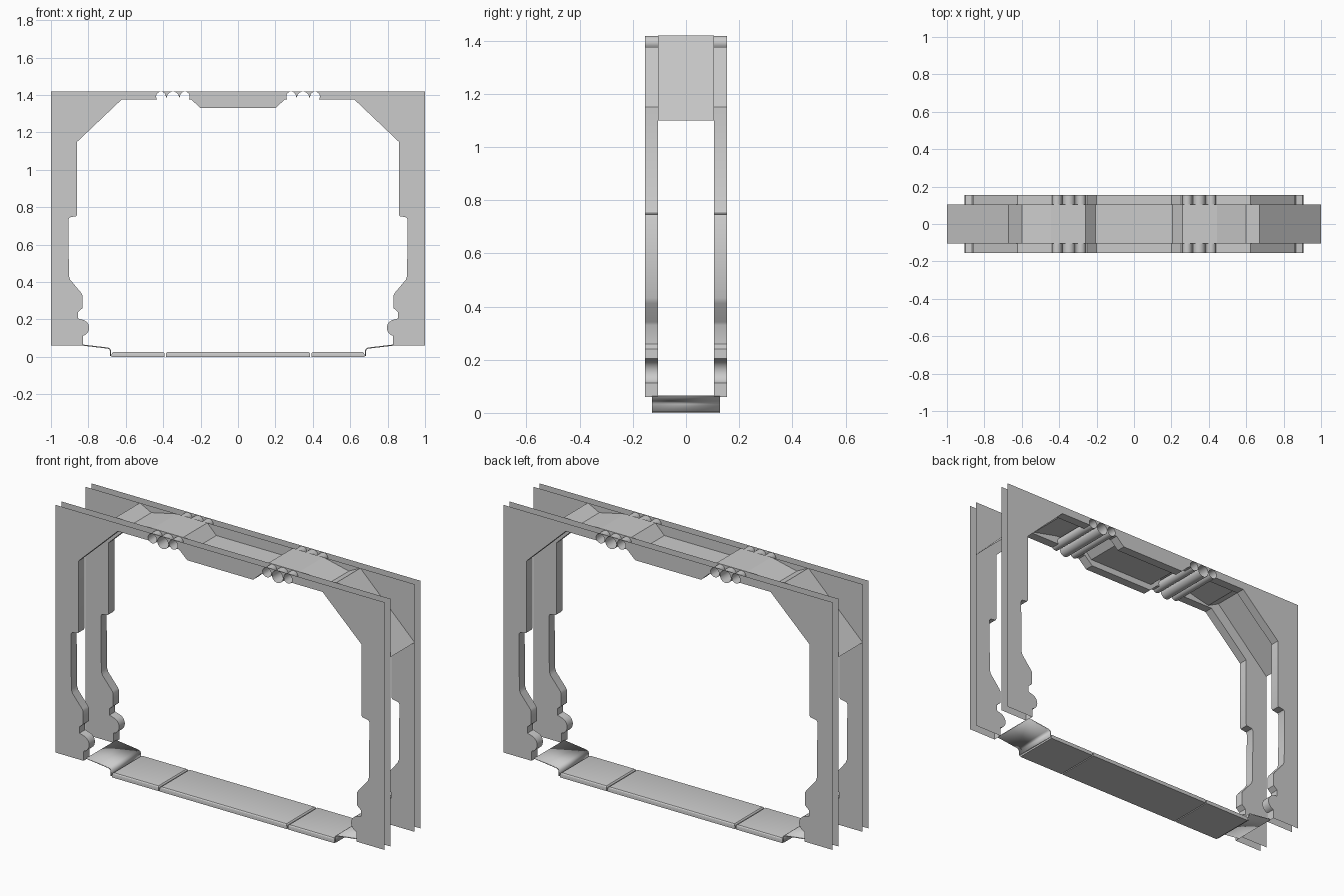
import bpy, bmesh, math

if "Cube" in bpy.data.objects:
    bpy.data.objects.remove(bpy.data.objects["Cube"])

TOP, FOOT = 1.42, 0.06
Y_IN, Y_OUT = 0.105, 0.155
PIPES = [(0.412, 1.392, 0.026), (0.348, 1.385, 0.033), (0.284, 1.392, 0.026)]


def finish(name, bm, angle=35):
    bmesh.ops.remove_doubles(bm, verts=bm.verts, dist=1e-5)
    bmesh.ops.recalc_face_normals(bm, faces=bm.faces)
    me = bpy.data.meshes.new(name)
    bm.to_mesh(me)
    bm.free()
    me.shade_smooth()
    me.set_sharp_from_angle(angle=math.radians(angle))
    ob = bpy.data.objects.new(name, me)
    bpy.context.collection.objects.link(ob)
    return ob


def ribbon(bm, path, y0, y1):
    rows = [[bm.verts.new((x, y, z)) for x, z in path] for y in (y0, y1)]
    for i in range(len(path) - 1):
        bm.faces.new((rows[0][i], rows[0][i + 1], rows[1][i + 1], rows[1][i]))


def arc(cx, cz, r, a0, a1, n):
    return [(cx + r * math.cos(math.radians(a0 + (a1 - a0) * i / n)),
             cz + r * math.sin(math.radians(a0 + (a1 - a0) * i / n))) for i in range(n + 1)]


def mirrored(half):
    return half + [(-x, z) for x, z in reversed(half)]


# Inner opening of a frame: right half, from the foot up to the middle
half = [(0.83, FOOT), (0.83, 0.11)]
half += arc(0.84, 0.155, 0.044, 257, 103, 12)
half += [(0.855, 0.205), (0.855, 0.24), (0.832, 0.26), (0.832, 0.33), (0.838, 0.342),
         (0.897, 0.412), (0.904, 0.432), (0.907, 0.735), (0.9, 0.746), (0.865, 0.752),
         (0.86, 0.76), (0.86, 1.15), (0.622, 1.376)]
for cx, cz, r in PIPES:
    a = math.degrees(math.asin(max(-1, (1.376 - cz) / r)))
    half += arc(cx, cz, r, a if cx > 0.4 else 0, 180 - a if cx < 0.3 else 180, 12)
half += [(0.25, 1.376), (0.2, 1.33)]
opening = mirrored(half)

# Front and back frames: two thin plates joined along the opening
for name, s in (("front_frame", -1), ("back_frame", 1)):
    bm = bmesh.new()
    outline = opening + [(-1, FOOT), (-1, TOP), (1, TOP), (1, FOOT)]
    for y in (Y_IN, Y_OUT):
        bm.faces.new([bm.verts.new((x, s * y, z)) for x, z in outline])
    ribbon(bm, opening, s * Y_IN, s * Y_OUT)
    finish(name, bm)

# Recessed ceiling panel between the frames
bm = bmesh.new()
ribbon(bm, mirrored([(1, 1.10), (0.67, TOP), (0.6, 1.385), (0.445, TOP),
                     (0.26, TOP), (0.205, 1.365)]), -Y_IN, Y_IN)
finish("ceiling_panel", bm, 10)

# Open ceiling pipes running through both frames
for s, side in ((1, "right"), (-1, "left")):
    for i, (cx, cz, r) in enumerate(PIPES):
        bm = bmesh.new()
        ribbon(bm, arc(s * cx, cz, r, 0, 360, 24), -Y_OUT, Y_OUT)
        finish(f"ceiling_pipe_{side}_{i + 1}", bm)


# Floor slabs with bevelled upper rim
def slab(name, x0, x1):
    bm = bmesh.new()
    bmesh.ops.create_cube(bm, size=1)
    for v in bm.verts:
        v.co = ((x0 + x1) / 2 + v.co.x * (x1 - x0), v.co.y * 0.256, 0.0135 + v.co.z * 0.027)
    rim = [e for e in bm.edges if all(v.co.z > 0.02 for v in e.verts)]
    bmesh.ops.bevel(bm, geom=rim, offset=0.012, segments=3, profile=0.5, affect='EDGES')
    finish(name, bm, 25)


slab("floor_slab_middle", -0.386, 0.386)
slab("floor_slab_right", 0.392, 0.675)
slab("floor_slab_left", -0.675, -0.392)

# Stepped sills linking the floor to the frame feet
step = [(0.682, 0.006), (0.682, 0.034), (0.686, 0.042), (0.695, 0.047), (0.83, 0.063)]
for s, side in ((1, "right"), (-1, "left")):
    bm = bmesh.new()
    ribbon(bm, [(s * x, z) for x, z in step], -0.128, 0.128)
    sill = finish(f"floor_sill_{side}", bm)
    mod = sill.modifiers.new("thickness", 'SOLIDIFY')
    mod.thickness, mod.offset = 0.006, 0
